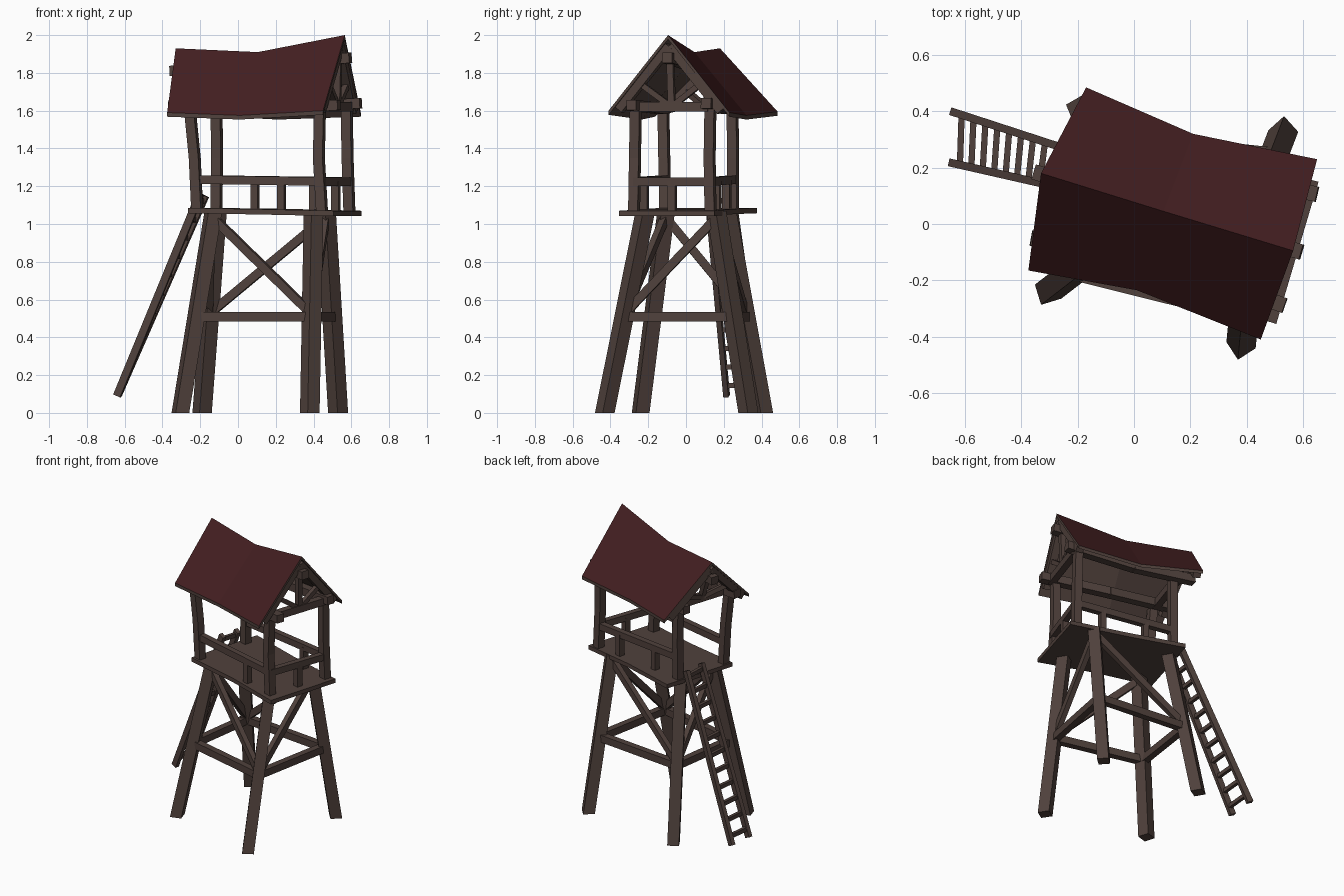
import bpy, bmesh, math
from mathutils import Vector as V

if "Cube" in bpy.data.objects:
    bpy.data.objects.remove(bpy.data.objects["Cube"])


def material(name, rgb):
    m = bpy.data.materials.new(name)
    m.diffuse_color = (*rgb, 1)
    m.use_nodes = True
    m.node_tree.nodes["Principled BSDF"].inputs["Base Color"].default_value = m.diffuse_color
    return m


WOOD = material("dark_wood", (0.080, 0.053, 0.045))
RED = material("roof_red", (0.057, 0.0135, 0.015))


def finish(name, verts, faces, mats=(WOOD,)):
    me = bpy.data.meshes.new(name)
    me.from_pydata([tuple(v) for v in verts], [], faces)
    bm = bmesh.new()
    bm.from_mesh(me)
    bmesh.ops.recalc_face_normals(bm, faces=bm.faces)
    bm.to_mesh(me)
    bm.free()
    for m in mats:
        me.materials.append(m)
    ob = bpy.data.objects.new(name, me)
    bpy.context.collection.objects.link(ob)
    return ob


BOX = [(3, 2, 1, 0), (4, 5, 6, 7)] + [(i, (i + 1) % 4, (i + 1) % 4 + 4, i + 4) for i in range(4)]


def beam(name, a, b, w, h=None, ext=0):
    """Box from a to b, w wide and h high, lengthened by ext at both ends."""
    a, b, h = V(a), V(b), h or w
    d = (b - a).normalized()
    a, b = a - d * ext, b + d * ext
    s = d.cross(V((0, 0, 1))).normalized() * w / 2
    t = s.cross(d).normalized() * h / 2
    finish(name, [p + i * s + j * t for p in (a, b)
                  for i, j in ((-1, -1), (1, -1), (1, 1), (-1, 1))], BOX)


def post(name, path, w, deg):
    """Square post with level sections along a path."""
    c = [V((math.cos(math.radians(deg + 45 + 90 * k)),
            math.sin(math.radians(deg + 45 + 90 * k)), 0)) * w * 0.7071 for k in range(4)]
    vs = [V(p) + q for p in path for q in c]
    n = len(path)
    fs = [(3, 2, 1, 0), tuple(range(4 * n - 4, 4 * n))]
    fs += [(4 * j + i, 4 * j + (i + 1) % 4, 4 * j + 4 + (i + 1) % 4, 4 * j + 4 + i)
           for j in range(n - 1) for i in range(4)]
    finish(name, vs, fs)


def mix(a, b, t):
    return V(a).lerp(V(b), t)


CORNER = ["front_left", "front_right", "back_right", "back_left"]
SIDE = ["front", "right", "back", "left"]

# splayed legs
foot = [(-.305, -.24, 0), (.38, -.43, 0), (.53, .33, 0), (-.19, .41, 0)]
top = [(-.13, -.105, 1.07), (.40, -.215, 1.07), (.465, .16, 1.07), (-.11, .215, 1.07)]
for n, a, b, r in zip(CORNER, foot, top, (17, 33, 42, 30)):
    post(n + "_leg", [a, b], .075, r)

# lower girts and one diagonal brace per side
for i in range(4):
    j = (i + 1) % 4
    beam(SIDE[i] + "_girt", mix(foot[i], top[i], .475), mix(foot[j], top[j], .475), .045, .05, .015)
    hi, lo = (i, j) if i % 2 == 0 else (j, i)
    beam(SIDE[i] + "_brace", mix(foot[hi], top[hi], .97), mix(foot[lo], top[lo], .49), .035, .045)

# platform
deck = [(-.265, -.14, 1.085), (.13, -.235, 1.078), (.505, -.355, 1.07),
        (.655, .15, 1.07), (.27, .25, 1.08), (-.115, .375, 1.085)]
finish("platform", [V(p) - V((0, 0, .028 * k)) for k in (0, 1) for p in deck],
       [tuple(range(6)), tuple(range(11, 5, -1))]
       + [(i, (i + 1) % 6, (i + 1) % 6 + 6, i + 6) for i in range(6)])

# slightly bent upper posts
base = [(-.216, -.11, 1.07), (.445, -.275, 1.06), (.59, .13, 1.06), (-.115, .25, 1.07)]
bend = [(-.229, -.115, 1.35), (.428, -.27, 1.35), (.58, .125, 1.35), (-.11, .25, 1.35)]
head = [(-.255, -.12, 1.61), (.435, -.265, 1.65), (.575, .13, 1.65), (-.115, .245, 1.65)]
for n, *p in zip(CORNER, base, bend, head):
    post(n + "_post", p, .052, -15)

# railings with balusters, left side open for the ladder
for i, cuts in ((0, (.675,)), (1, (.5,)), (2, (.27, .71))):
    a, b = V(base[i]), V(base[i + 1])
    lift = V((0, 0, .165))
    beam(SIDE[i] + "_rail", a + lift, b + lift, .04, .045)
    for k, t in enumerate(cuts):
        p = a.lerp(b, t)
        post(f"{SIDE[i]}_baluster_{k}", [p, p + lift], .04, -15)

# ladder
ra = [(-.635, .395, .10), (-.175, .245, 1.15)]
rb = [(-.64, .215, .09), (-.20, .115, 1.16)]
for n, r in (("back", ra), ("front", rb)):
    beam(f"ladder_{n}_rail", r[0], r[1], .028, .04)
for k in range(11):
    t = .05 + k * .092
    beam(f"ladder_rung_{k}", mix(*ra, t), mix(*rb, t), .022, .028)

# sagging roof: rows of front eave, ridge, back eave
rows = [[(-.375, -.165, 1.59), (-.33, .18, 1.93), (-.17, .485, 1.595)],
        [(.01, -.235, 1.575), (.105, .045, 1.91), (.21, .32, 1.575)],
        [(.45, -.41, 1.60), (.565, -.095, 2.0), (.65, .23, 1.59)]]
rv = [V(p) for r in rows for p in r]
rv += [p - V((0, 0, .022)) for p in rv]
rf = [(3 * r + c, 3 * r + c + 1, 3 * r + c + 4, 3 * r + c + 3) for r in (0, 1) for c in (0, 1)]
rf += [tuple(i + 9 for i in f) for f in rf]
rim = [0, 3, 6, 7, 8, 5, 2, 1]
rf += [(rim[i - 1], rim[i], rim[i] + 9, rim[i - 1] + 9) for i in range(8)]
roof = finish("roof", rv, rf, (RED, WOOD))
for p in roof.data.polygons:
    p.material_index = 0 if p.index < 4 else 1

# purlins sticking out at the gables, following the sag
for n, a, m, b in (
        ("front", (-.365, -.05, 1.63), (.095, -.135, 1.61), (.535, -.29, 1.63)),
        ("back", (-.23, .32, 1.62), (.185, .215, 1.61), (.65, .105, 1.64)),
        ("ridge", (-.355, .185, 1.81), (.105, .045, 1.835), (.595, -.10, 1.88))):
    beam(n + "_purlin_left", a, m, .055)
    beam(n + "_purlin_right", m, b, .055)

# gable trusses: rafters, tie, king post and struts
for n, end, tie in (("left", 0, ((-.255, -.09, 1.62), (-.13, .29, 1.62))),
                    ("right", 2, ((.46, -.27, 1.62), (.59, .12, 1.62)))):
    f, r, b = [mix(rows[end][c], rows[1][c], .07) - V((0, 0, .052)) for c in range(3)]
    beam(n + "_front_rafter", mix(f, r, .15), r, .05, .045)
    beam(n + "_back_rafter", mix(b, r, .15), r, .05, .045)
    beam(n + "_tie", *tie, .045, .05)
    mid = mix(*tie, .5)
    post(n + "_king_post", [mid, r], .035, -15)
    beam(n + "_front_strut", mid, mix(f, r, .5), .03)
    beam(n + "_back_strut", mid, mix(b, r, .5), .03)
